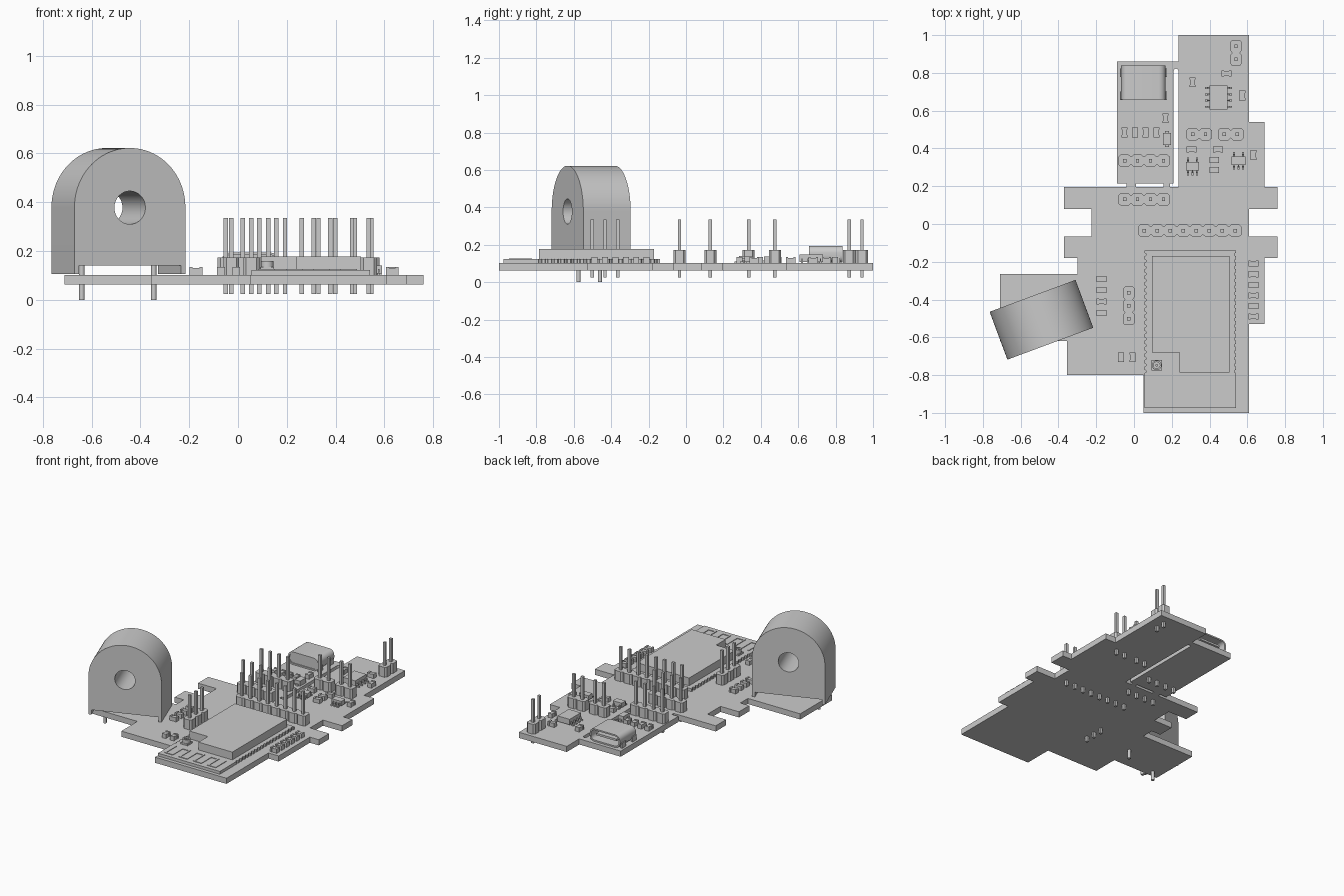
import bpy, bmesh
from math import pi, cos, sin, radians
from mathutils import Matrix, Vector

if "Cube" in bpy.data.objects:
    bpy.data.objects.remove(bpy.data.objects["Cube"])

grey = bpy.data.materials.new("plain grey")
grey.use_nodes = True
grey.diffuse_color = (0.6, 0.6, 0.6, 1)
grey.node_tree.nodes["Principled BSDF"].inputs["Base Color"].default_value = (0.6, 0.6, 0.6, 1)

TOP = 0.103      # upper face of the circuit board
PITCH = 0.0687   # pin spacing


def add(name, mesh, smooth=False):
    mesh.materials.clear()
    mesh.materials.append(grey)
    for p in mesh.polygons:
        p.use_smooth = False
        p.material_index = 0
    ob = bpy.data.objects.new(name, mesh)
    bpy.context.collection.objects.link(ob)
    if smooth:
        bpy.ops.object.select_all(action="DESELECT")
        ob.select_set(True)
        bpy.context.view_layer.objects.active = ob
        bpy.ops.object.shade_smooth_by_angle(angle=radians(30))
    return ob


def prism(name, loops, centre, height, turn=Matrix(), smooth=False):
    """Extrude an outline (first loop) with holes (other loops) about a centre."""
    cu = bpy.data.curves.new(name, "CURVE")
    cu.dimensions, cu.fill_mode, cu.extrude = "2D", "BOTH", height / 2
    for loop in loops:
        sp = cu.splines.new("POLY")
        sp.points.add(len(loop) - 1)
        for pt, (x, y) in zip(sp.points, loop):
            pt.co = (x, y, 0, 1)
        sp.use_cyclic_u = True
    tmp = bpy.data.objects.new(name, cu)
    mesh = bpy.data.meshes.new_from_object(tmp)
    bpy.data.objects.remove(tmp)
    mesh.transform(Matrix.Translation(centre) @ turn)
    return add(name, mesh, smooth)


def boxes(name, items):
    """Join boxes given as (x, y, z0, z1, width, depth)."""
    bm = bmesh.new()
    for x, y, z0, z1, w, d in items:
        m = Matrix.Translation((x, y, (z0 + z1) / 2)) @ Matrix.Diagonal((w, d, z1 - z0, 1))
        bmesh.ops.create_cube(bm, size=1, matrix=m)
    mesh = bpy.data.meshes.new(name)
    bm.to_mesh(mesh)
    bm.free()
    return add(name, mesh)


def cylinder(name, x, y, z0, z1, r, n=20):
    loop = arc(0, 0, r, 0, 2 * pi * (n - 1) / n, n)
    return prism(name, [loop], (x, y, (z0 + z1) / 2), z1 - z0, smooth=True)


def arc(cx, cy, r, a0, a1, n):
    return [(cx + r * cos(a0 + (a1 - a0) * i / (n - 1)),
             cy + r * sin(a0 + (a1 - a0) * i / (n - 1))) for i in range(n)]


def rect(x0, y0, x1, y1):
    return [(x0, y0), (x1, y0), (x1, y1), (x0, y1)]


def round_rect(w, h, r):
    pts = []
    for k, (sx, sy) in enumerate([(1, 1), (-1, 1), (-1, -1), (1, -1)]):
        pts += arc(sx * (w - r), sy * (h - r), r, k * pi / 2, (k + 1) * pi / 2, 7)
    return pts


# Circuit board with side tabs and separating slots
outline = [(0.05, -1), (0.61, -1), (0.61, -0.53), (0.69, -0.53), (0.69, -0.18),
           (0.76, -0.18), (0.76, -0.065), (0.61, -0.065), (0.61, 0.08), (0.76, 0.08),
           (0.76, 0.195), (0.69, 0.195), (0.69, 0.54), (0.61, 0.54), (0.61, 1),
           (0.235, 1), (0.235, 0.86), (-0.09, 0.86), (-0.09, 0.215), (-0.04, 0.215),
           (-0.04, 0.195), (-0.37, 0.195), (-0.37, 0.08), (-0.225, 0.08), (-0.225, -0.065),
           (-0.37, -0.065), (-0.37, -0.18), (-0.3, -0.18), (-0.3, -0.265), (-0.71, -0.265),
           (-0.71, -0.62), (-0.355, -0.62), (-0.355, -0.8), (0.05, -0.8)]
long_slot = [(0.19, 0.195), (0.235, 0.195)] + arc(0.2225, 0.81, 0.0125, 0, pi, 8) + \
            [(0.21, 0.215), (0.19, 0.215)]
prism("circuit_board", [outline, long_slot, rect(0.01, 0.195, 0.155, 0.215)],
      (0, 0, TOP - 0.02), 0.04)

# Current sensing coil: arched block with a through hole, turned on the board
W = 0.2425
arch = [(-W, 0.107), (-W + 0.02, 0.107), (-W + 0.02, 0.14), (W - 0.02, 0.14),
        (W - 0.02, 0.107), (W, 0.107)] + arc(0, 0.38, W, 0, pi, 40)
upright = Matrix.Rotation(pi / 2, 4, "X")
spin = Matrix.Rotation(radians(20.4), 4, "Z")
prism("coil_body", [arch, arc(0, 0.378, 0.068, 0, 2 * pi * 31 / 32, 32)],
      (-0.49, -0.507, 0), 0.27, spin @ upright, True)
cylinder("coil_pin_right", -0.64, -0.575, 0, 0.15, 0.011)
cylinder("coil_pin_left", -0.345, -0.46, 0, 0.15, 0.011)


# Pin headers: notched housing with square pins
def header(name, x, y, count, along_y=False):
    side = []
    for i in range(count):
        a = (i - 0.5) * PITCH
        side += [(a + 0.001, 0.021), (a + 0.013, 0.032),
                 (a + PITCH - 0.013, 0.032), (a + PITCH - 0.001, 0.021)]
    loop = side + [(u, -v) for u, v in reversed(side)]
    if along_y:
        loop = [(-v, u) for u, v in loop]
    prism(name + "_housing", [loop], (x, y, TOP + 0.035), 0.07)
    step = (0, PITCH) if along_y else (PITCH, 0)
    boxes(name + "_pins", [(x + i * step[0], y + i * step[1], 0.025, 0.335, 0.018, 0.018)
                           for i in range(count)])


header("usb_board_header", -0.05, 0.335, 4)
header("main_board_header", -0.05, 0.13, 4)
header("long_header", 0.055, -0.035, 8)
header("jumper_header_right", 0.31, 0.475, 2)
header("jumper_header_left", 0.478, 0.475, 2)
header("side_header", -0.027, -0.502, 3, True)
header("back_header", 0.54, 0.872, 2, True)

# Radio module: castellated base, metal can, antenna trace and socket
x0, x1, y0, y1 = 0.055, 0.54, -0.975, -0.14
edge = []
for i in range(19):
    c = -0.78 + i * PITCH / 2
    edge += [(x1, c - 0.009), (x1 - 0.008, c - 0.005), (x1 - 0.008, c + 0.005), (x1, c + 0.009)]
mirrored = [(x0 + x1 - x, y) for x, y in reversed(edge)]
prism("module_base", [[(x0, y0), (x1, y0)] + edge + [(x1, y1), (x0, y1)] + mirrored],
      (0, 0, TOP + 0.01), 0.02)
prism("module_can", [[(0.24, -0.785), (0.505, -0.785), (0.505, -0.17), (0.095, -0.17),
                      (0.095, -0.68), (0.24, -0.68)]], (0, 0, 0.15), 0.056)
trace = []
for i in range(8):
    x = 0.09 + i * 0.056
    trace.append((x, -0.885, 0.122, 0.127, 0.012, 0.12))
    if i < 7:
        trace.append((x + 0.028, -0.83 if i % 2 else -0.94, 0.122, 0.127, 0.056, 0.012))
boxes("antenna_trace", trace)
boxes("antenna_socket_base", [(0.12, -0.748, 0.12, 0.134, 0.055, 0.055)])
prism("antenna_socket_ring", [arc(0, 0, 0.026, 0, 2 * pi * 23 / 24, 24),
                              arc(0, 0, 0.017, 0, 2 * pi * 23 / 24, 24)],
      (0.12, -0.748, 0.146), 0.028, smooth=True)
cylinder("antenna_socket_pin", 0.12, -0.748, 0.13, 0.156, 0.007)

# USB socket: rounded shell open to the back, with tongue, rear wall and tabs
prism("usb_shell", [round_rect(0.118, 0.045, 0.036), round_rect(0.108, 0.035, 0.027)],
      (0.05, 0.748, 0.149), 0.18, upright, True)
prism("usb_rear_wall", [round_rect(0.11, 0.037, 0.028)], (0.05, 0.685, 0.149), 0.04, upright)
boxes("usb_tongue", [(0.05, 0.755, 0.142, 0.156, 0.16, 0.13)])
boxes("usb_tabs", [(0.05 + s * 0.118, y, 0.065, 0.14, 0.012, 0.045)
                   for s in (-1, 1) for y in (0.68, 0.8)])


# Leaded chips
def chip(name, x, y, w, d, height, legs):
    boxes(name + "_body", [(x, y, TOP + 0.006, TOP + height, w, d)])
    parts = []
    for lx, ly, wide in legs:
        sx, sy = (0.02, 0.01) if wide else (0.01, 0.02)
        dx, dy = (0.008 * (1 if lx > 0 else -1), 0) if wide else (0, 0.008 * (1 if ly > 0 else -1))
        parts += [(x + lx, y + ly, TOP + 0.01, TOP + 0.024, sx * 0.7, sy * 0.7),
                  (x + lx + dx, y + ly + dy, TOP, TOP + 0.008, sx, sy)]
    boxes(name + "_legs", parts)


chip("eight_leg_chip", 0.447, 0.67, 0.095, 0.125, 0.045,
     [(s * 0.054, (i - 1.5) * 0.033, True) for s in (-1, 1) for i in range(4)])
five = [(i * 0.024, -0.029, False) for i in (-1, 0, 1)] + [(i * 0.024, 0.029, False) for i in (-1, 1)]
chip("regulator_right", 0.31, 0.305, 0.07, 0.045, 0.038, five)
chip("regulator_left", 0.553, 0.335, 0.075, 0.045, 0.038, five)

# Small two-ended components: (x, y, runs along y)
small = [(0.31, 0.75, 1), (0.49, 0.797, 0), (0.573, 0.68, 1), (0.167, 0.56, 1),
         (0.305, 0.395, 0), (0.445, 0.395, 0), (0.425, 0.34, 0), (0.425, 0.285, 0),
         (0.632, 0.365, 1), (-0.07, -0.705, 1), (-0.007, -0.705, 1)]
small += [(-0.05 + i * 0.056, 0.485, 1) for i in range(4)]
small += [(-0.172, -0.29 - i * 0.06, 0) for i in range(4)]
small += [(0.632, -0.21 - i * 0.056, 0) for i in range(6)]
bodies, caps = [], []
for x, y, v in small:
    bodies.append((x, y, TOP, TOP + 0.027, 0.028 if v else 0.04, 0.04 if v else 0.028))
    for s in (-0.02, 0.02):
        caps.append((x + (0 if v else s), y + (s if v else 0), TOP, TOP + 0.031,
                     0.032 if v else 0.012, 0.012 if v else 0.032))
boxes("component_bodies", bodies)
boxes("component_end_caps", caps)
boxes("diode", [(0.174, 0.45, TOP, TOP + 0.035, 0.042, 0.066),
                (0.174, 0.45, TOP, TOP + 0.012, 0.02, 0.085)])
